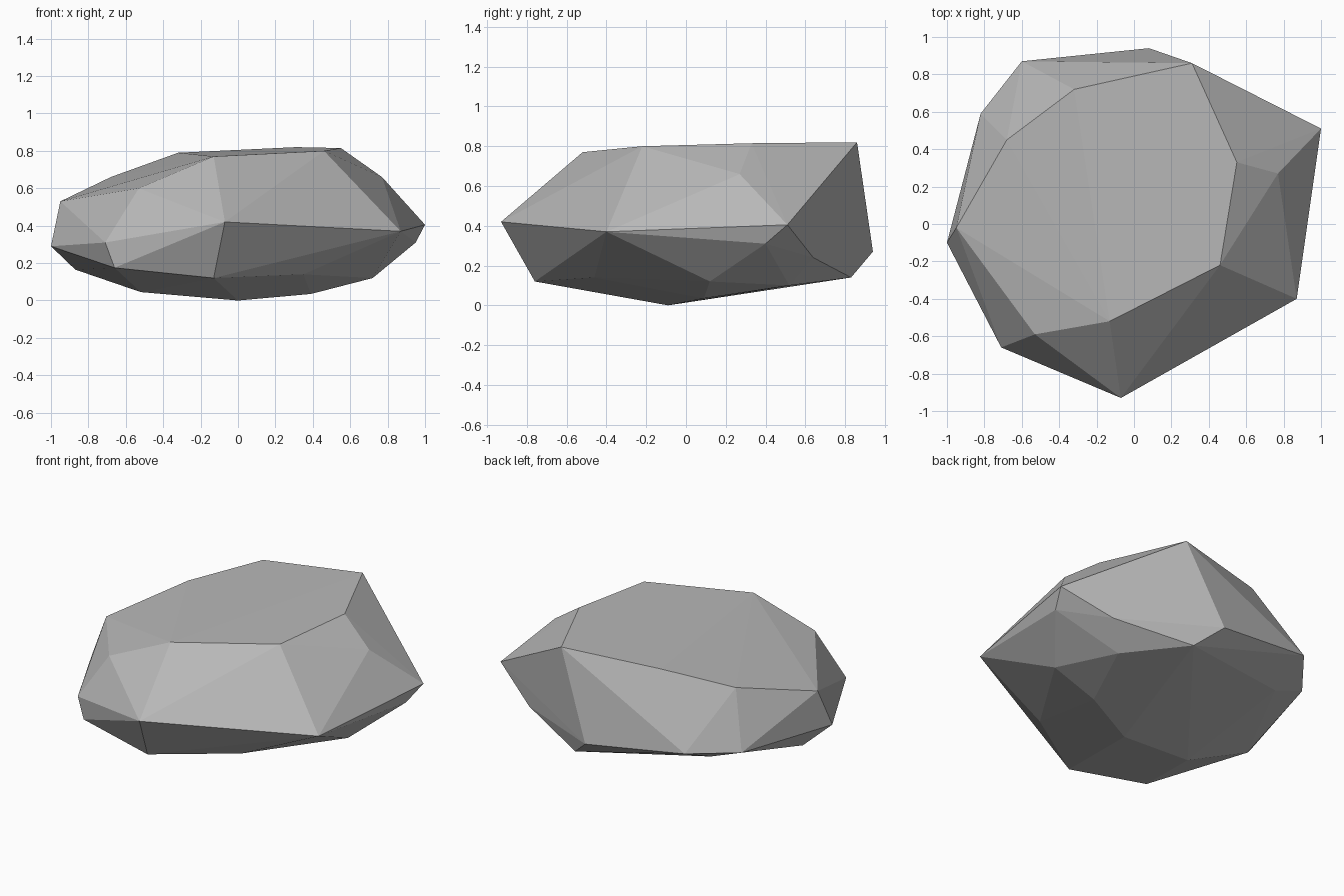
import bpy
import bmesh
from mathutils import Vector

# Remove the default cube if the scene has it
default_cube = bpy.data.objects.get("Cube")
if default_cube:
    bpy.data.objects.remove(default_cube, do_unlink=True)


def make_material(name, color):
    material = bpy.data.materials.new(name)
    material.use_nodes = True
    material.diffuse_color = color
    shader = material.node_tree.nodes["Principled BSDF"]
    shader.inputs["Base Color"].default_value = color
    shader.inputs["Roughness"].default_value = 0.9
    return material


def make_boulder(name, rings, material):
    """Wrap a faceted convex skin around rings of corner points (hundredths)."""
    skin = bmesh.new()
    for ring in rings:
        for corner in ring:
            skin.verts.new(Vector(corner) / 100)
    hull = bmesh.ops.convex_hull(skin, input=skin.verts[:])

    # Drop any corner that ended up inside the skin
    loose = [vert for vert in skin.verts if not vert.link_faces]
    bmesh.ops.delete(skin, geom=loose, context="VERTS")
    bmesh.ops.recalc_face_normals(skin, faces=skin.faces[:])
    for face in skin.faces:
        face.smooth = False

    mesh = bpy.data.meshes.new(name)
    skin.to_mesh(mesh)
    skin.free()
    mesh.materials.append(material)
    boulder = bpy.data.objects.new(name, mesh)
    bpy.context.collection.objects.link(boulder)
    return boulder


# Rim of the broad sloping top
top_rim = [(-95, -2, 53), (-53, -59, 60), (-13, -52, 77), (46, -22, 80),
           (55, 33, 81.5), (31, 86, 82), (-32, 72, 79), (-68, 45, 66)]

# Widest corners around the sides
waist = [(-100, -10, 29), (-71, -66, 31), (-7, -93, 42), (87, -40, 37),
         (100, 51, 40.5), (77, 27, 66), (8, 94, 27), (-60, 87, 36), (-82, 59, 32)]

# Undercut corners below the waist
undercut = [(-66, -67, 17.5), (-13, -76, 12), (35, -46, 14), (72, 12, 12),
            (95, 40, 31), (70, 64, 24), (23, 83, 14), (-60, 60, 24), (-87, 2, 16.5)]

# Shallow keel it rests on
keel = [(0, -9, 0), (39, 9, 3.5), (56, 52, 10), (-52, -12, 4.5)]

stone_grey = make_material("stone grey", (0.48, 0.48, 0.48, 1))
make_boulder("boulder", [top_rim, waist, undercut, keel], stone_grey)
